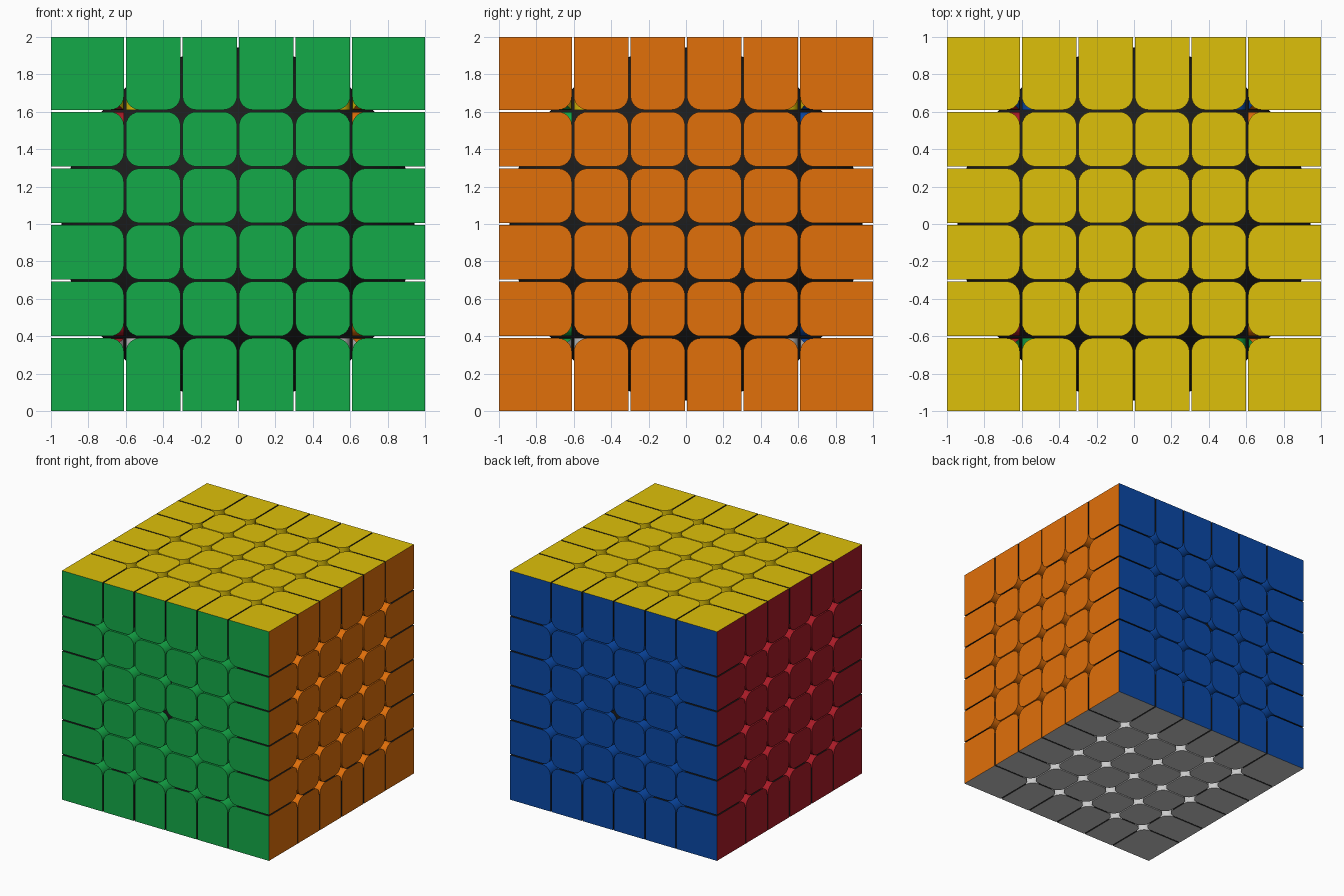
import bpy, bmesh, math
from itertools import product
from mathutils import Vector

if "Cube" in bpy.data.objects:
    bpy.data.objects.remove(bpy.data.objects["Cube"])

CUTS = [-1.0, -0.605, -0.302, 0.0, 0.302, 0.605, 1.0]
LAST = 5
GAP = 0.005       # half of the slot between two pieces
RADIUS = 0.075    # rounding where four pieces meet
CORE_RADIUS = 0.945


def material(name, rgb):
    m = bpy.data.materials.new(name)
    m.diffuse_color = (*rgb, 1)
    m.use_nodes = True
    m.node_tree.nodes["Principled BSDF"].inputs["Base Color"].default_value = m.diffuse_color
    return m


black = material("black", (0.012, 0.012, 0.012))
# face colours, keyed by (axis, side)
colours = {
    (0, -1): material("red", (0.40, 0.011, 0.020)),
    (0, 1): material("orange", (0.75, 0.16, 0.003)),
    (1, -1): material("green", (0.007, 0.40, 0.065)),
    (1, 1): material("blue", (0.003, 0.065, 0.38)),
    (2, -1): material("white", (0.80, 0.80, 0.80)),
    (2, 1): material("yellow", (0.73, 0.53, 0.003)),
}


def side(i):
    return -1 if i == 0 else 1 if i == LAST else 0


def piece(name, idx):
    sides = [side(i) for i in idx]
    lo = [CUTS[i] + (0 if s == -1 else GAP) for i, s in zip(idx, sides)]
    hi = [CUTS[i + 1] - (0 if s == 1 else GAP) for i, s in zip(idx, sides)]
    bm = bmesh.new()
    bmesh.ops.create_cube(bm, size=2)
    for v in bm.verts:
        v.co = Vector([lo[a] if v.co[a] < 0 else hi[a] for a in range(3)])

    # round only the edges that run inward from a visible face
    rounded = []
    for e in bm.edges:
        d = e.verts[1].co - e.verts[0].co
        axis = max(range(3), key=lambda a: abs(d[a]))
        outer = any(abs(e.verts[0].co[b]) > 0.999 for b in range(3) if b != axis)
        if sides[axis] and not outer:
            rounded.append(e)
    bmesh.ops.bevel(bm, geom=rounded, offset=RADIUS, segments=6, profile=0.5, affect='EDGES')
    bm.normal_update()

    # colour the outer faces and the rounded walls behind them
    mesh = bpy.data.meshes.new(name)
    mesh.materials.append(black)
    slots = {}
    for a in range(3):
        if sides[a]:
            mesh.materials.append(colours[a, sides[a]])
            slots[a] = len(mesh.materials) - 1
    for f in bm.faces:
        n = f.normal
        big = max(range(3), key=lambda a: abs(n[a]))
        if abs(n[big]) > 0.999:
            if n[big] * sides[big] > 0 or len(slots) == 1:
                f.material_index = slots.get(big, list(slots.values())[0])
        else:
            f.material_index = slots[min(slots, key=lambda a: abs(n[a]))]
        f.smooth = True
    for e in bm.edges:
        e.smooth = e.calc_face_angle(0) < math.radians(30)
    bm.to_mesh(mesh)
    bm.free()
    bpy.context.collection.objects.link(bpy.data.objects.new(name, mesh))


# outer shell of pieces, 6 x 6 x 6 with nothing inside
kinds = {1: "centre_piece", 2: "edge_piece", 3: "corner_piece"}
for idx in product(range(6), repeat=3):
    exposed = sum(side(i) != 0 for i in idx)
    if exposed:
        piece(kinds[exposed], idx)

# round core seen through the slots
bpy.ops.mesh.primitive_uv_sphere_add(segments=64, ring_count=32, radius=CORE_RADIUS)
core = bpy.context.object
core.name = "core"
core.data.materials.append(black)
bpy.ops.object.shade_smooth()

# stand everything on the floor
for ob in bpy.context.collection.objects:
    ob.location.z += 1
